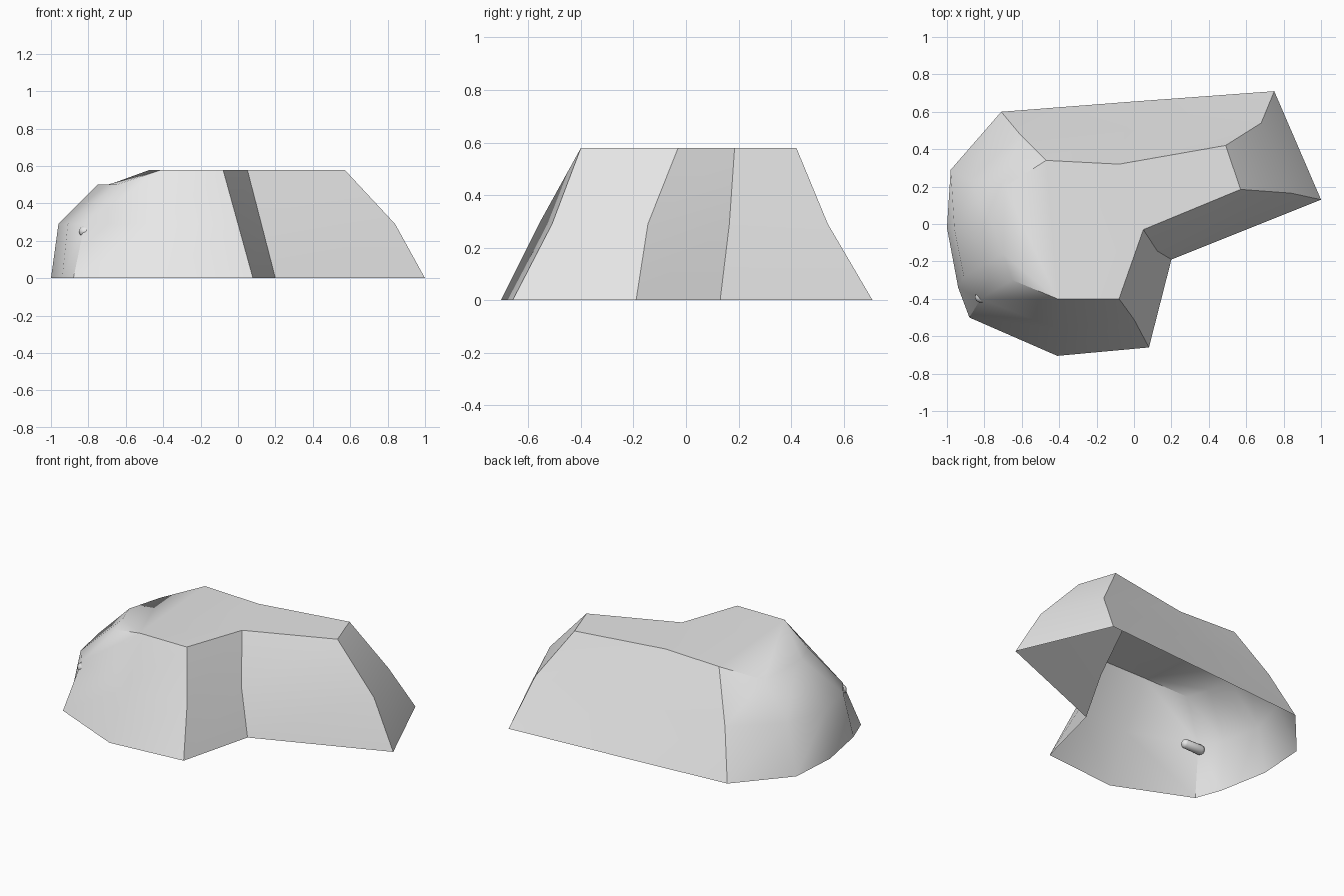
import bpy
import bmesh
import math
from mathutils import Vector, Matrix

cube = bpy.data.objects.get("Cube")
if cube:
    bpy.data.objects.remove(cube)

stone = bpy.data.materials.new("stone_grey")
stone.use_nodes = True
stone.diffuse_color = (0.8, 0.8, 0.8, 1)
stone.node_tree.nodes["Principled BSDF"].inputs["Base Color"].default_value = (0.8, 0.8, 0.8, 1)


def finish(bm, name, angle):
    mesh = bpy.data.meshes.new(name)
    bm.to_mesh(mesh)
    bm.free()
    mesh.materials.append(stone)
    obj = bpy.data.objects.new(name, mesh)
    bpy.context.collection.objects.link(obj)
    bpy.ops.object.select_all(action="DESELECT")
    obj.select_set(True)
    bpy.context.view_layer.objects.active = obj
    bpy.ops.object.shade_smooth_by_angle(angle=math.radians(angle))
    return obj


# Outlines of the open rock shell, counter-clockwise from the arm tip
foot = [(1, .13), (.75, .71), (0, .655), (-.71, .6), (-.98, .29), (-1, -.02),
        (-.94, -.34), (-.88, -.5), (-.41, -.705), (.08, -.66), (.2, -.19)]
waist = [(.84, .165), (.68, .54), (-.04, .5), (-.61, .48), (-.88, .235), (-.96, -.03),
         (-.91, -.28), (-.82, -.4), (-.41, -.56), (.0, -.51), (.125, -.145)]
crown = [(.57, .185), (.49, .42), (-.08, .32), (-.47, .34), (-.69, .2), (-.75, -.02),
         (-.7, -.16), (-.65, -.3), (-.41, -.4), (-.08, -.4), (.05, -.03)]
low_side = range(4, 8)

bm = bmesh.new()
rings = [[bm.verts.new((x, y, 0)) for x, y in foot],
         [bm.verts.new((x, y, .29)) for x, y in waist],
         [bm.verts.new((x, y, .5 if i in low_side else .58)) for i, (x, y) in enumerate(crown)]]
count = len(foot)
for lower, upper in zip(rings, rings[1:]):
    for i in range(count):
        j = (i + 1) % count
        bm.faces.new((lower[i], lower[j], upper[j], upper[i]))

# Flat top and the sloping shoulder beside it
top = rings[2]
bm.faces.new(top[:4] + top[8:])
bm.faces.new(top[3:9])
finish(bm, "rock_shell", 35)

# Small rounded peg through the side wall
bm = bmesh.new()
turn = Matrix.Rotation(math.radians(90), 4, "Y")
bmesh.ops.create_uvsphere(bm, u_segments=12, v_segments=8, radius=.03, matrix=turn)
for v in bm.verts:
    v.co.x += .055 if v.co.x > .001 else -.045
    v.co += Vector((-.775, -.39, .25))
finish(bm, "wall_peg", 40)
